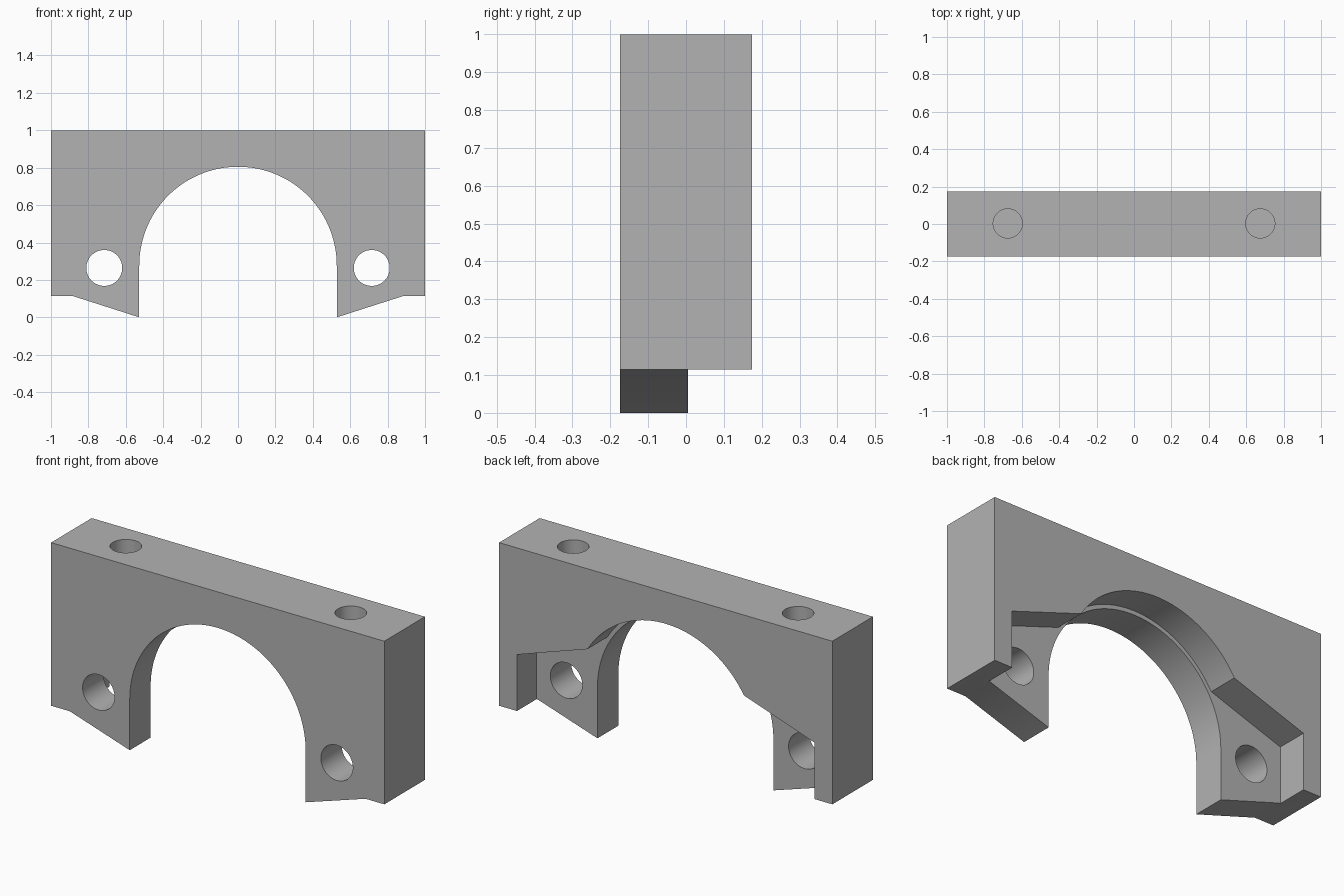
import bpy, bmesh, math

if "Cube" in bpy.data.objects:
    bpy.data.objects.remove(bpy.data.objects["Cube"])

HALF_DEPTH = 0.174
LEDGE_Y = 0.005        # back face of the thin front plate
ARCH_Z = 0.277         # centre height of the arch

grey = bpy.data.materials.new("plain grey")
grey.diffuse_color = (0.45, 0.45, 0.45, 1)
grey.use_nodes = True
grey.node_tree.nodes["Principled BSDF"].inputs["Base Color"].default_value = grey.diffuse_color


def arc(radius, a0, a1, n, cx=0.0, cz=0.0):
    """Points (x, z) along an arc, angles in radians."""
    return [(cx + radius * math.cos(a0 + (a1 - a0) * i / n),
             cz + radius * math.sin(a0 + (a1 - a0) * i / n)) for i in range(n + 1)]


def extrude_profile(name, pts, y0, y1):
    """Solid made by extruding an (x, z) outline from y0 to y1."""
    bm = bmesh.new()
    face = bm.faces.new([bm.verts.new((x, y0, z)) for x, z in pts])
    res = bmesh.ops.extrude_face_region(bm, geom=[face])
    verts = [g for g in res["geom"] if isinstance(g, bmesh.types.BMVert)]
    bmesh.ops.translate(bm, verts=verts, vec=(0, y1 - y0, 0))
    bmesh.ops.recalc_face_normals(bm, faces=bm.faces)
    mesh = bpy.data.meshes.new(name)
    bm.to_mesh(mesh)
    bm.free()
    mesh.materials.append(grey)
    obj = bpy.data.objects.new(name, mesh)
    bpy.context.collection.objects.link(obj)
    return obj


def cylinder(name, radius, depth, loc, rot=(0, 0, 0)):
    bpy.ops.mesh.primitive_cylinder_add(vertices=64, radius=radius, depth=depth,
                                        location=loc, rotation=rot)
    obj = bpy.context.object
    obj.name = name
    obj.data.materials.append(grey)
    return obj


# Bracket block with arched opening and sloping feet
outline = [(-1, 1), (-1, 0.115), (-0.887, 0.115), (-0.528, 0)]
outline += arc(0.528, math.pi, 0, 72, cz=ARCH_Z)
outline += [(0.528, 0), (0.887, 0.115), (1, 0.115), (1, 1)]
body = extrude_profile("arched_bracket", outline, -HALF_DEPTH, HALF_DEPTH)

# Rear recess: wider arch with sloping shoulders
start = math.atan2(0.564 - ARCH_Z, 0.469)
recess = [(-0.893, -0.2), (-0.893, 0.421)]
recess += arc(0.55, math.pi - start, start, 56, cz=ARCH_Z)
recess += [(0.893, 0.421), (0.893, -0.2)]
cutters = [extrude_profile("rear_recess_cutter", recess, LEDGE_Y, 0.4)]

# Bolt holes through the front plate and blind holes in the top
for s in (-1, 1):
    cutters.append(cylinder("front_hole_cutter", 0.096, 0.6, (s * 0.715, -0.1, 0.264),
                            (math.pi / 2, 0, 0)))
    cutters.append(cylinder("top_hole_cutter", 0.078, 0.6, (s * 0.675, 0.003, 1.0)))

# Cut everything out of the block
for c in cutters:
    c.hide_render = True
    mod = body.modifiers.new(c.name, 'BOOLEAN')
    mod.operation = 'DIFFERENCE'
    mod.solver = 'EXACT'
    mod.object = c
bpy.ops.object.select_all(action='DESELECT')
bpy.context.view_layer.objects.active = body
body.select_set(True)
for name in [m.name for m in body.modifiers]:
    bpy.ops.object.modifier_apply(modifier=name)
for c in cutters:
    bpy.data.objects.remove(c, do_unlink=True)

# Single material, smooth curves with crisp edges
body.data.materials.clear()
body.data.materials.append(grey)
bpy.ops.object.shade_smooth_by_angle(angle=math.radians(25))
